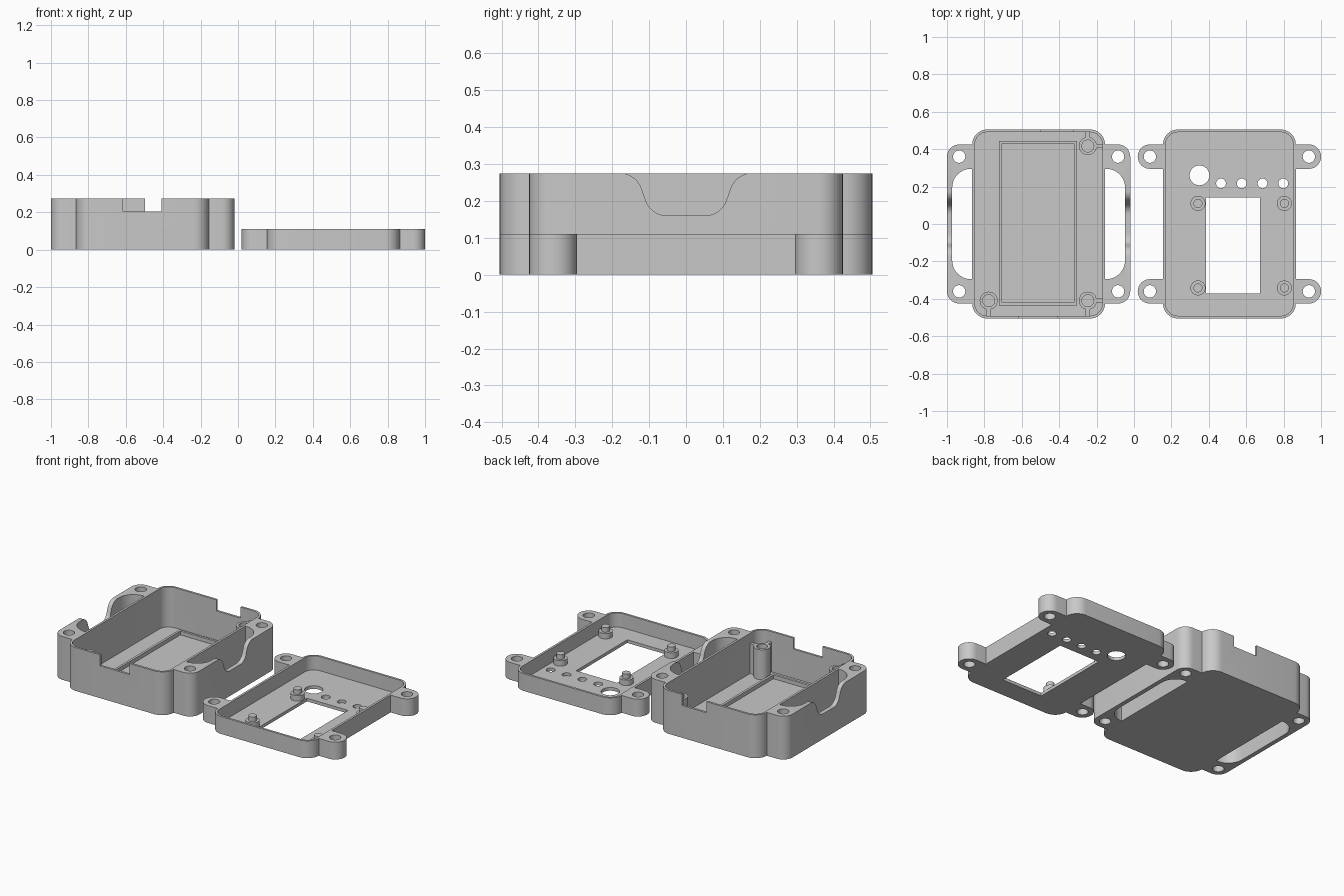
import bpy, bmesh, math
from mathutils import Vector, Matrix

if "Cube" in bpy.data.objects:
    bpy.data.objects.remove(bpy.data.objects["Cube"])

plastic = bpy.data.materials.new("grey plastic")
plastic.use_nodes = True
grey = (0.58, 0.58, 0.58, 1)
plastic.diffuse_color = grey
plastic.node_tree.nodes["Principled BSDF"].inputs["Base Color"].default_value = grey

HALF_X, HALF_Y, CORNER = 0.355, 0.505, 0.08
WALL, FLOOR = 0.014, 0.02


def fillet(points, steps=10):
    """Round every (x, y, radius) corner of a polygon."""
    out = []
    for i, (x, y, r) in enumerate(points):
        p = Vector((x, y))
        if not r:
            out.append(p)
            continue
        a = (Vector(points[i - 1][:2]) - p).normalized()
        b = (Vector(points[(i + 1) % len(points)][:2]) - p).normalized()
        half = a.angle(b) / 2
        centre = p + (a + b).normalized() * r / math.sin(half)
        start = (p + a * r / math.tan(half) - centre).normalized()
        end = (p + b * r / math.tan(half) - centre).normalized()
        out += [centre + start.slerp(end, k / steps).normalized() * r for k in range(steps + 1)]
    return out


def rect(hx, hy, r=0, cx=0, cy=0):
    signs = ((-1, -1), (1, -1), (1, 1), (-1, 1))
    return fillet([(cx + sx * hx, cy + sy * hy, r) for sx, sy in signs])


def circle(x, y, r, n=32):
    return [Vector((x + r * math.cos(math.tau * k / n), y + r * math.sin(math.tau * k / n)))
            for k in range(n)]


def slab(name, outlines, z0, z1, cx=0, matrix=None):
    """Extrude outlines from z0 to z1; inner outlines become holes."""
    curve = bpy.data.curves.new(name, "CURVE")
    curve.dimensions, curve.fill_mode = "2D", "BOTH"
    curve.extrude = (z1 - z0) / 2
    for outline in outlines:
        spline = curve.splines.new("POLY")
        spline.points.add(len(outline) - 1)
        for point, co in zip(spline.points, outline):
            point.co = (co.x, co.y, 0, 1)
        spline.use_cyclic_u = True
    temp = bpy.data.objects.new(name + " curve", curve)
    bpy.context.collection.objects.link(temp)
    graph = bpy.context.evaluated_depsgraph_get()
    mesh = bpy.data.meshes.new_from_object(temp.evaluated_get(graph))
    bpy.data.objects.remove(temp)
    bm = bmesh.new()
    bm.from_mesh(mesh)
    bmesh.ops.remove_doubles(bm, verts=bm.verts, dist=1e-5)
    bmesh.ops.recalc_face_normals(bm, faces=bm.faces)
    bm.transform(Matrix.Translation((cx, 0, (z0 + z1) / 2)))
    if matrix:
        bm.transform(matrix)
    bm.to_mesh(mesh)
    bm.free()
    mesh.materials.clear()
    mesh.materials.append(plastic)
    obj = bpy.data.objects.new(name, mesh)
    bpy.context.collection.objects.link(obj)
    return obj


def combine(target, tool, operation="DIFFERENCE"):
    mod = target.modifiers.new("cut", "BOOLEAN")
    mod.operation, mod.solver, mod.object = operation, "EXACT", tool
    graph = bpy.context.evaluated_depsgraph_get()
    mesh = bpy.data.meshes.new_from_object(target.evaluated_get(graph))
    target.modifiers.clear()
    target.data = mesh
    bpy.data.objects.remove(tool)


def body(name, cx, height):
    return slab(name, [rect(HALF_X, HALF_Y, CORNER)], 0, height, cx)


def hollow(shell, cx):
    cavity = rect(HALF_X - WALL, HALF_Y - WALL, CORNER - WALL)
    combine(shell, slab("cavity", [cavity], FLOOR, 0.5, cx))


# Deep box with a strap loop on each side
BOX_X, BOX_H = -0.51, 0.275
box = body("box_shell", BOX_X, BOX_H)
for s in (-1, 1):
    loop = fillet([(s * 0.33, 0.425, 0), (s * 0.49, 0.425, 0.065),
                   (s * 0.49, -0.425, 0.065), (s * 0.33, -0.425, 0),
                   (s * 0.33, -0.295, 0), (s * 0.462, -0.295, 0.1),
                   (s * 0.462, 0.295, 0.1), (s * 0.33, 0.295, 0)])
    holes = [circle(s * 0.425, y, 0.033) for y in (-0.36, 0.36)]
    strap = slab("strap_loop", [loop] + holes, 0, BOX_H, BOX_X)
    # Smooth dip in the strap's upper edge
    top = BOX_H + 0.0005
    dip = fillet([(-0.25, 0.4, 0), (-0.25, top, 0), (-0.135, top, 0.062),
                  (-0.095, 0.16, 0.062), (0.095, 0.16, 0.062),
                  (0.135, top, 0.062), (0.25, top, 0), (0.25, 0.4, 0)])
    turn = Matrix(((0, 0, 1, BOX_X + s * 0.46), (1, 0, 0, 0), (0, 1, 0, 0), (0, 0, 0, 1)))
    combine(strap, slab("dip", [dip], -0.14, 0.14, 0, turn))
    combine(box, strap, "UNION")
hollow(box, BOX_X)

# Cable notches in the front and back walls
for x, hw, y in ((-0.512, 0.102, -HALF_Y), (-0.411, 0.085, HALF_Y)):
    combine(box, slab("notch", [rect(hw, 0.05, 0, x, y)], 0.205, 0.4))

# Low rim around the battery bay
slab("battery_rim", [rect(0.208, 0.44, 0, -0.513, 0.005), rect(0.193, 0.425, 0, -0.513, 0.005)],
     FLOOR, 0.045)

# Screw posts tied to the walls by ribs
POST_H = 0.21
for x, y, side_rib in ((-0.247, 0.417, True), (-0.247, -0.41, True), (-0.777, -0.41, False)):
    slab("screw_post", [circle(x, y, 0.048), circle(x, y, 0.032)], FLOOR, POST_H)
    gap = HALF_Y - WALL - abs(y) - 0.044
    sy = math.copysign(1, y)
    slab("post_rib", [rect(0.011, gap / 2, 0, x, y + sy * (0.044 + gap / 2))], FLOOR, POST_H)
    if side_rib:
        gap = BOX_X + HALF_X - WALL - x - 0.044
        slab("post_rib", [rect(gap / 2, 0.011, 0, x + 0.044 + gap / 2, y)], FLOOR, POST_H)

# Shallow lid with four screw tabs
LID_X, LID_H = 0.51, 0.11
lid = body("lid_shell", LID_X, LID_H)
for sx in (-1, 1):
    for sy in (-1, 1):
        tab = fillet([(sx * 0.33, sy * 0.425, 0), (sx * 0.49, sy * 0.425, 0.064),
                      (sx * 0.49, sy * 0.295, 0.064), (sx * 0.33, sy * 0.295, 0)])
        hole = circle(sx * 0.425, sy * 0.36, 0.033)
        combine(lid, slab("tab", [tab, hole], 0, LID_H, LID_X), "UNION")
hollow(lid, LID_X)

# Display window, button hole and indicator holes
openings = [rect(0.144, 0.257, 0, 0.529, -0.115), circle(0.35, 0.26, 0.053)]
openings += [circle(0.465 + 0.111 * k, 0.217, 0.026) for k in range(4)]
for opening in openings:
    combine(lid, slab("opening", [opening], -0.1, 0.1))

# Stepped mounting pegs around the window
for x in (0.342, 0.804):
    for y in (0.11, -0.342):
        slab("peg_base", [circle(x, y, 0.04)], FLOOR, 0.055)
        slab("peg_pin", [circle(x, y, 0.024)], 0.055, 0.085)

for obj in bpy.context.scene.objects:
    if obj.type == "MESH" and obj.data.materials and obj.data.materials[0] == plastic:
        bpy.ops.object.select_all(action="DESELECT")
        obj.select_set(True)
        bpy.context.view_layer.objects.active = obj
        bpy.ops.object.shade_smooth_by_angle(angle=math.radians(30))
